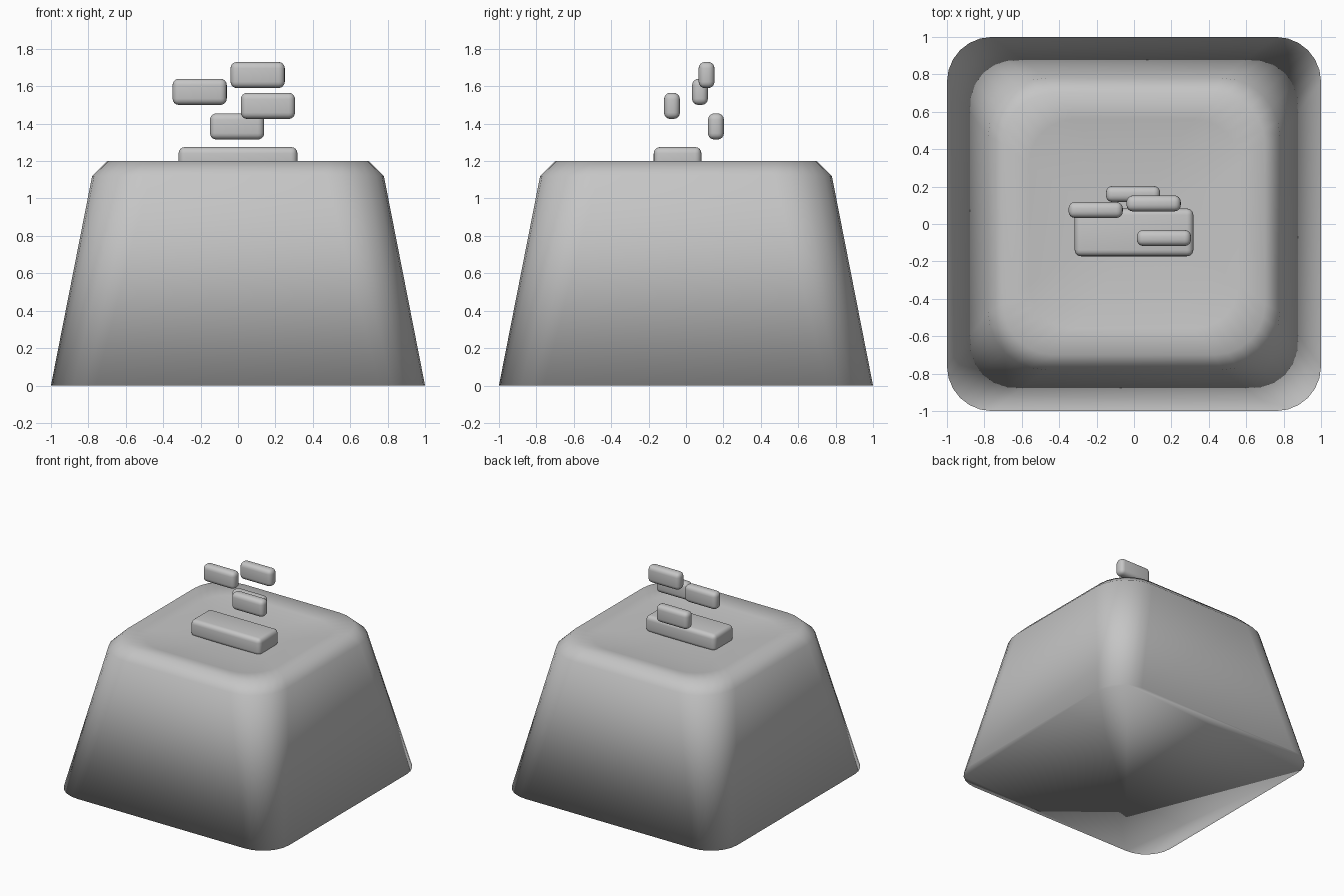
import bpy
import bmesh
from math import cos, sin, pi

if "Cube" in bpy.data.objects:
    bpy.data.objects.remove(bpy.data.objects["Cube"], do_unlink=True)

# One plain grey for every part
grey = bpy.data.materials.new("plain_grey")
grey.use_nodes = True
colour = (0.56, 0.56, 0.56, 1)
grey.diffuse_color = colour
grey.node_tree.nodes["Principled BSDF"].inputs["Base Color"].default_value = colour


def make_object(name, bm):
    bmesh.ops.recalc_face_normals(bm, faces=bm.faces[:])
    mesh = bpy.data.meshes.new(name)
    bm.to_mesh(mesh)
    bm.free()
    mesh.materials.append(grey)
    mesh.shade_smooth()
    obj = bpy.data.objects.new(name, mesh)
    bpy.context.collection.objects.link(obj)
    return obj


def rounded_square(bm, half, radius, z, segments=6):
    """Ring of vertices around a square with rounded corners."""
    ring = []
    for corner, (sx, sy) in enumerate([(1, 1), (-1, 1), (-1, -1), (1, -1)]):
        for i in range(segments + 1):
            a = (corner + i / segments) * pi / 2
            x = sx * (half - radius) + radius * cos(a)
            y = sy * (half - radius) + radius * sin(a)
            ring.append(bm.verts.new((x, y, z)))
    return ring


# Tapered cap: base, shoulder, chamfered rim and shallow dished top
bm = bmesh.new()
levels = [(1.0, 0.24, 0.0), (0.78, 0.31, 1.12), (0.70, 0.27, 1.2),
          (0.56, 0.24, 1.175), (0.36, 0.18, 1.155), (0.16, 0.1, 1.148)]
rings = [rounded_square(bm, *level) for level in levels]
for low, high in zip(rings, rings[1:]):
    for i in range(len(low)):
        j = (i + 1) % len(low)
        bm.faces.new((low[i], low[j], high[j], high[i]))
bm.faces.new(rings[-1])
bm.faces.new(rings[0][::-1])
make_object("cap_body", bm)


def rounded_bar(name, centre, size):
    bm = bmesh.new()
    bmesh.ops.create_cube(bm, size=1)
    bmesh.ops.scale(bm, vec=size, verts=bm.verts[:])
    bmesh.ops.bevel(bm, geom=bm.edges[:], offset=0.034, segments=4,
                    profile=0.5, affect='EDGES')
    make_object(name, bm).location = centre


# Slab resting in the dish
rounded_bar("base_slab", (0, -0.045, 1.205), (0.635, 0.255, 0.14))

# Small bars floating above the slab
bars = {
    "left_bar": (0.16, -0.075, 1.495),
    "right_bar": (-0.205, 0.075, 1.57),
    "top_bar": (0.105, 0.11, 1.66),
    "back_bar": (-0.005, 0.16, 1.385),
}
for name, centre in bars.items():
    rounded_bar(name, centre, (0.29, 0.085, 0.14))
